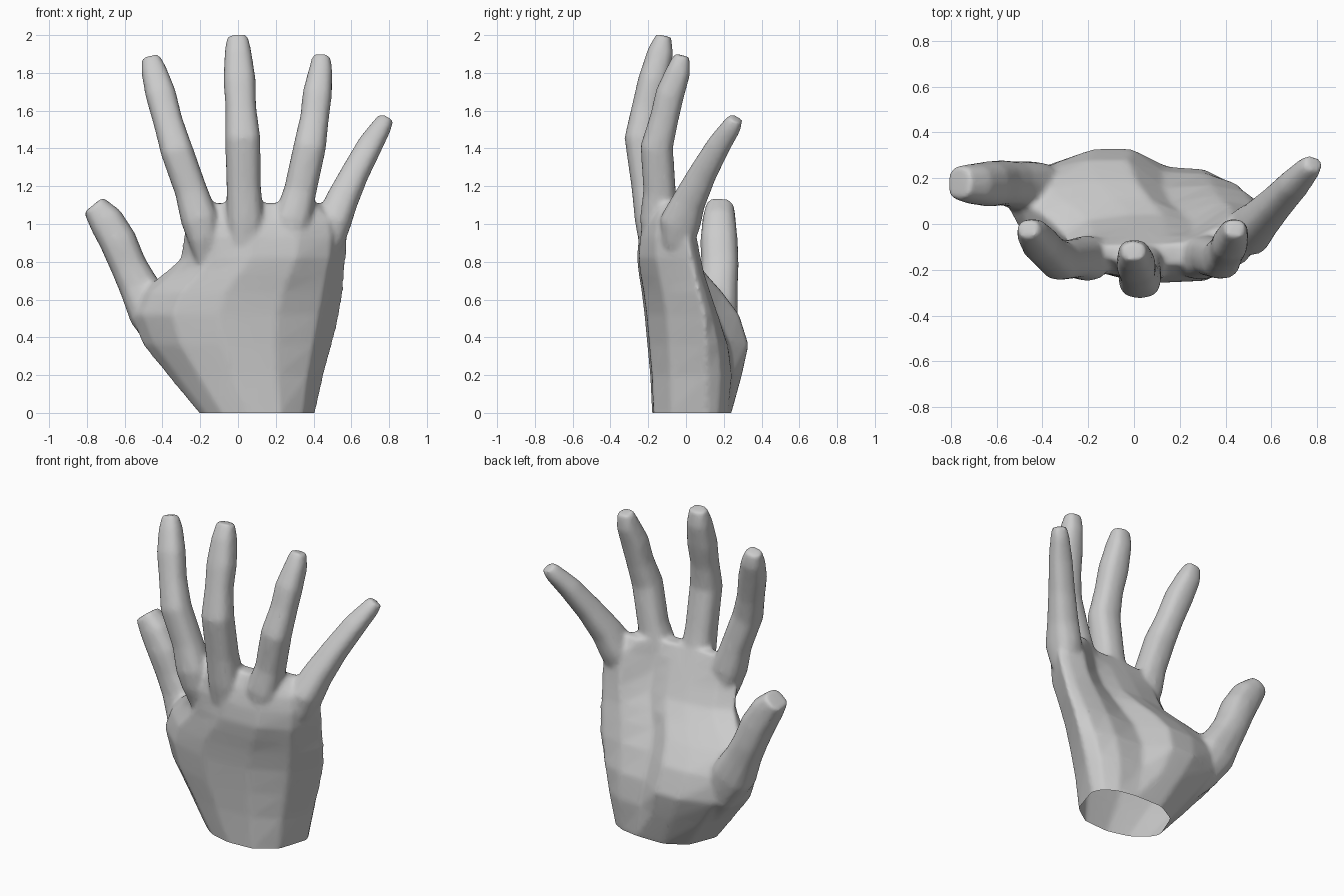
import bpy, bmesh, math
from mathutils import Vector

skin = bpy.data.materials.new("plain grey")
skin.diffuse_color = (0.6, 0.6, 0.6, 1)

bm = bmesh.new()


def loft(rings):
    """Closed skin through a list of equally long point rings."""
    rows = [[bm.verts.new(p) for p in ring] for ring in rings]
    n = len(rows[0])
    faces = [bm.faces.new(rows[0]), bm.faces.new(rows[-1])]
    for a, b in zip(rows, rows[1:]):
        for i in range(n):
            j = (i + 1) % n
            faces.append(bm.faces.new((a[i], a[j], b[j], b[i])))
    bmesh.ops.recalc_face_normals(bm, faces=faces)


def squarish(v):
    return math.copysign(abs(v) ** 0.8, v)


def digit(path, sides=12):
    """Slightly boxy tube along (x, y, z, half width, half depth) stations."""
    pts = [Vector(p[:3]) for p in path]
    rings = []
    for i, p in enumerate(path):
        t = (pts[min(i + 1, len(pts) - 1)] - pts[max(i - 1, 0)]).normalized()
        side = Vector((1, 0, 0))
        side = (side - t * side.dot(t)).normalized()
        deep = t.cross(side)
        rings.append([pts[i] + side * p[3] * squarish(math.cos(a)) + deep * p[4] * squarish(math.sin(a))
                      for a in (2 * math.pi * k / sides for k in range(sides))])
    loft(rings)


# palm: z, left x, right x, front y, left edge y, right edge y, thumb pad y, hollow y, heel y
palm = [
    (-0.10, -0.12, 0.38, -0.175, -0.04, 0.11, 0.20, 0.20, 0.19),
    (0.00, -0.21, 0.41, -0.18, -0.02, 0.11, 0.24, 0.24, 0.22),
    (0.20, -0.375, 0.455, -0.19, 0.04, 0.11, 0.295, 0.25, 0.24),
    (0.36, -0.505, 0.50, -0.205, 0.08, 0.11, 0.33, 0.23, 0.22),
    (0.52, -0.57, 0.54, -0.22, 0.11, 0.10, 0.28, 0.16, 0.17),
    (0.64, -0.52, 0.56, -0.235, 0.11, 0.07, 0.19, 0.09, 0.13),
    (0.73, -0.41, 0.565, -0.25, 0.05, 0.05, 0.11, 0.05, 0.10),
    (0.82, -0.31, 0.575, -0.26, -0.05, 0.03, 0.04, 0.01, 0.08),
    (0.93, -0.295, 0.58, -0.25, -0.10, 0.01, -0.01, -0.03, 0.06),
    (1.02, -0.27, 0.565, -0.225, -0.11, 0.0, -0.05, -0.05, 0.03),
    (1.11, -0.20, 0.47, -0.18, -0.12, -0.03, -0.09, -0.08, -0.02),
]
# around the section: position across, share of the depth, which depth column
outline = [(0, 0, 3), (0.06, 0.38, 3), (0.2, 0.80, 3), (0.42, 1, 3), (0.7, 0.96, 3),
           (0.9, 0.65, 3), (1, 0, 3), (0.95, 0.6, 8), (0.82, 1, 8), (0.63, 1, 7),
           (0.49, 1, 6), (0.33, 1, 6), (0.12, 0.7, 6)]
rings = []
for r in palm:
    ring = []
    for t, share, col in outline:
        edge = r[4] + (r[5] - r[4]) * t
        ring.append((r[1] + (r[2] - r[1]) * t, edge + (r[col] - edge) * share, r[0]))
    rings.append(ring)
loft(rings)

# index finger
digit([(-0.16, -0.12, 0.74, 0.04, 0.05), (-0.185, -0.145, 0.93, 0.085, 0.09),
       (-0.205, -0.15, 1.03, 0.10, 0.10),
       (-0.25, -0.15, 1.18, 0.087, 0.087), (-0.325, -0.16, 1.39, 0.087, 0.087),
       (-0.37, -0.125, 1.54, 0.079, 0.077), (-0.41, -0.085, 1.69, 0.082, 0.077),
       (-0.445, -0.04, 1.81, 0.069, 0.066), (-0.463, -0.02, 1.885, 0.049, 0.042)])
# middle finger
digit([(0.04, -0.14, 0.74, 0.05, 0.06), (0.04, -0.16, 0.90, 0.09, 0.09),
       (0.038, -0.173, 1.03, 0.10, 0.10),
       (0.03, -0.20, 1.20, 0.092, 0.09), (0.025, -0.24, 1.46, 0.094, 0.087),
       (0.015, -0.21, 1.62, 0.082, 0.077), (0.008, -0.175, 1.76, 0.087, 0.08),
       (0.0, -0.135, 1.91, 0.072, 0.07), (-0.003, -0.118, 1.997, 0.056, 0.042)])
# ring finger
digit([(0.26, -0.12, 0.74, 0.05, 0.06), (0.275, -0.14, 0.90, 0.085, 0.09),
       (0.29, -0.145, 1.03, 0.10, 0.10),
       (0.33, -0.14, 1.18, 0.087, 0.087), (0.38, -0.155, 1.41, 0.087, 0.087),
       (0.405, -0.115, 1.56, 0.077, 0.077), (0.42, -0.085, 1.69, 0.079, 0.077),
       (0.437, -0.04, 1.81, 0.064, 0.066), (0.442, -0.02, 1.893, 0.049, 0.042)])
# little finger
digit([(0.42, -0.02, 0.74, 0.04, 0.04), (0.475, -0.04, 0.91, 0.085, 0.09),
       (0.505, -0.03, 1.01, 0.095, 0.11),
       (0.548, 0.015, 1.12, 0.087, 0.09), (0.62, 0.09, 1.27, 0.075, 0.075),
       (0.70, 0.175, 1.42, 0.068, 0.064), (0.76, 0.24, 1.515, 0.054, 0.053),
       (0.785, 0.265, 1.56, 0.043, 0.04)])
# thumb
digit([(-0.28, 0.12, 0.22, 0.05, 0.05), (-0.36, 0.14, 0.38, 0.11, 0.11),
       (-0.455, 0.16, 0.54, 0.13, 0.115), (-0.53, 0.175, 0.68, 0.105, 0.10),
       (-0.58, 0.18, 0.78, 0.097, 0.10), (-0.635, 0.175, 0.91, 0.10, 0.10),
       (-0.70, 0.175, 1.02, 0.094, 0.09), (-0.765, 0.18, 1.10, 0.066, 0.075)])

mesh = bpy.data.meshes.new("hand")
bm.to_mesh(mesh)
bm.free()
hand = bpy.data.objects.new("hand", mesh)
bpy.context.collection.objects.link(hand)
bpy.context.view_layer.objects.active = hand
hand.select_set(True)

# melt the parts into one skin with soft webs between the fingers
remesh = hand.modifiers.new("merge", 'REMESH')
remesh.mode = 'VOXEL'
remesh.voxel_size = 0.013
soften = hand.modifiers.new("soften", 'SMOOTH')
soften.factor = 0.5
soften.iterations = 12
reduce = hand.modifiers.new("reduce", 'DECIMATE')
reduce.ratio = 0.3
for name in ("merge", "soften", "reduce"):
    bpy.ops.object.modifier_apply(modifier=name)

# open wrist: slice level at the ground
bm = bmesh.new()
bm.from_mesh(hand.data)
bmesh.ops.bisect_plane(bm, geom=bm.verts[:] + bm.edges[:] + bm.faces[:],
                       plane_co=(0, 0, 0), plane_no=(0, 0, 1), clear_inner=True)
bm.to_mesh(hand.data)
bm.free()
hand.data.materials.clear()
hand.data.materials.append(skin)
bpy.ops.object.shade_smooth_by_angle(angle=math.radians(70))
